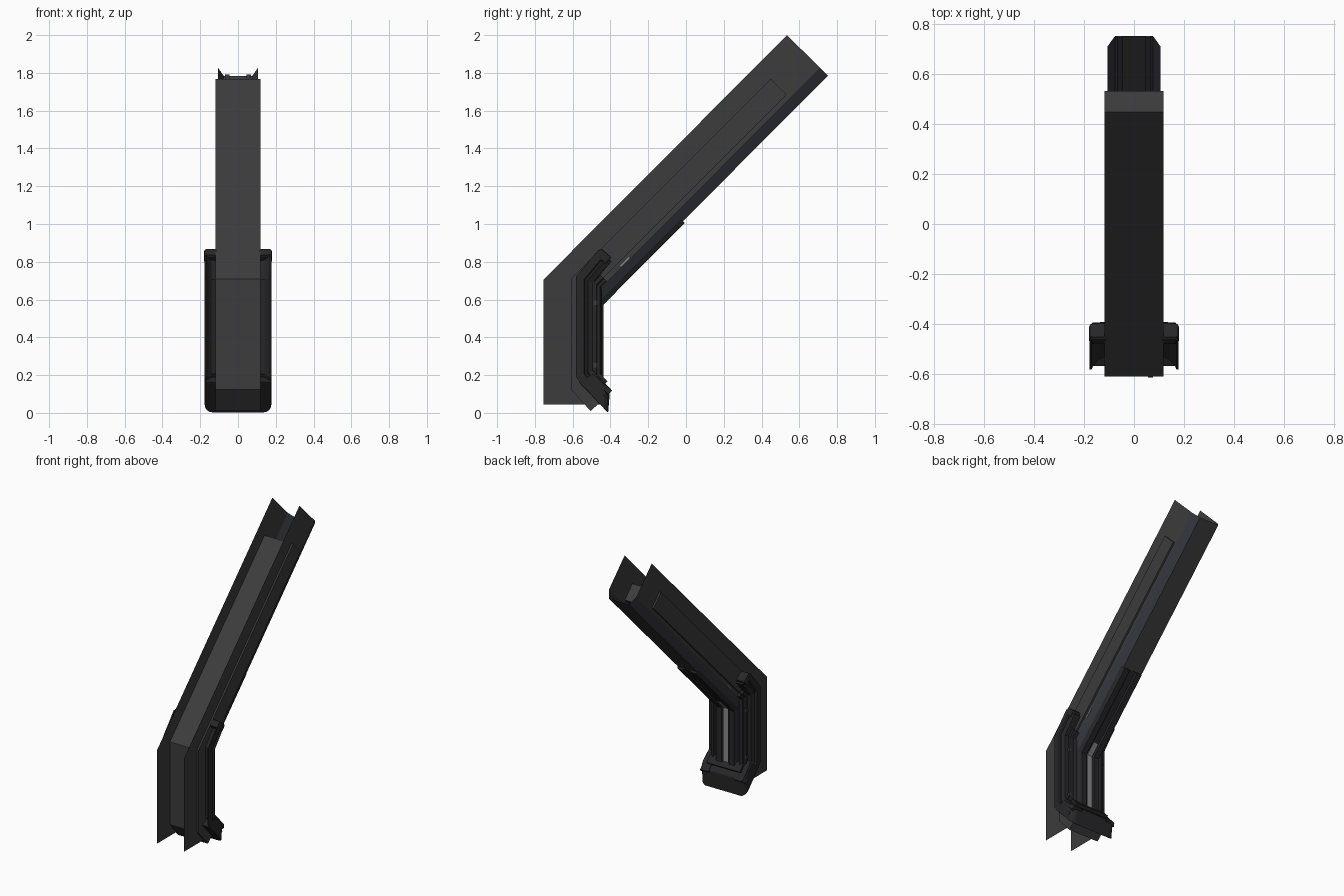
import bpy, bmesh
from mathutils import Vector

if "Cube" in bpy.data.objects:
    bpy.data.objects.remove(bpy.data.objects["Cube"])


def material(name, rgb):
    m = bpy.data.materials.new(name)
    m.diffuse_color = (*rgb, 1)
    m.use_nodes = True
    m.node_tree.nodes["Principled BSDF"].inputs["Base Color"].default_value = m.diffuse_color
    return m


DARK = material("dark_grey", (0.045, 0.045, 0.045))
BLACK = material("black_trim", (0.02, 0.02, 0.022))
VIOLET = material("violet_grey", (0.035, 0.035, 0.05))
LIGHT = material("light_grey", (0.25, 0.25, 0.26))


def finish(name, bm, mat, bevel=0, recalc=True):
    if recalc:
        bmesh.ops.recalc_face_normals(bm, faces=bm.faces)
    me = bpy.data.meshes.new(name)
    bm.to_mesh(me)
    bm.free()
    me.materials.append(mat)
    ob = bpy.data.objects.new(name, me)
    bpy.context.collection.objects.link(ob)
    if bevel:
        mod = ob.modifiers.new("bevel", 'BEVEL')
        mod.width, mod.segments = bevel, 2
    return ob


def sweep(name, profile, path, mat, closed=True, side=1, bevel=0):
    """Sweep an (x, depth) profile along a mitred (y, z) path; depth points to the back."""
    pts = [Vector(p) for p in path]
    dirs = [(b - a).normalized() for a, b in zip(pts, pts[1:])]
    norms = [Vector((d.y, -d.x)) for d in dirs]
    bm = bmesh.new()
    rings = []
    for i, p in enumerate(pts):
        a, b = norms[max(i - 1, 0)], norms[min(i, len(norms) - 1)]
        m = (a + b) / (1 + a.dot(b))
        rings.append([bm.verts.new((side * x, p.x + m.x * d, p.y + m.y * d)) for x, d in profile])
    n = len(profile)
    for r, s in zip(rings, rings[1:]):
        for j in range(n if closed else n - 1):
            k = (j + 1) % n
            bm.faces.new((r[j], r[k], s[k], s[j]))
    if closed:
        bm.faces.new(rings[0])
        bm.faces.new(rings[-1])
    return finish(name, bm, mat, bevel)


def slab(x0, x1, d0, d1):
    return [(x0, d0), (x1, d0), (x1, d1), (x0, d1)]


# Open channel: thin side plates, chamfered corners and back sheet
SPINE = [(-0.755, 0.045), (-0.755, 0.705), (0.535, 2.0)]
sweep("back_sheet", [(-0.076, 0.305), (0.076, 0.305)], SPINE, DARK, False)
for s, tag in ((1, "right"), (-1, "left")):
    sweep("side_plate_" + tag, [(0.106, 0), (0.106, 0.245)], SPINE, DARK, False, s)
    sweep("chamfer_" + tag, [(0.106, 0.245), (0.076, 0.305)], SPINE, VIOLET, False, s)
    sweep("inner_rib_" + tag, slab(0.045, 0.068, 0.295, 0.304), SPINE, VIOLET, True, s)

# Recessed web filling the channel, kicked back at the foot
WEB = [(-0.505, 0.01), (-0.61, 0.125), (-0.61, 0.71), (0.448, 1.768)]
sweep("web_beam", slab(-0.118, 0.118, 0, 0.119), WEB, DARK)
sweep("web_front_sliver", slab(0.055, 0.075, -0.003, 0.01),
      [(-0.61, 0.13), (-0.61, 0.70)], DARK)

# Back cover over the bend, with a bright central strip and edge rails
COVER = [(-0.755, 0.13), (-0.755, 0.705), (-0.231, 1.230)]
sweep("back_cover", [(-0.085, 0.29), (0.085, 0.29), (0.07, 0.318), (0.03, 0.318),
                     (0.022, 0.309), (-0.022, 0.309), (-0.03, 0.318), (-0.07, 0.318)],
      COVER, BLACK)
sweep("bright_strip", slab(-0.018, 0.018, 0.30, 0.312),
      [(-0.755, 0.16), (-0.755, 0.705), (-0.60, 0.86)], LIGHT)

# Side guards following the bend
GUARD = [(-0.465, 0.05), (-0.59, 0.185), (-0.59, 0.725), (-0.47, 0.868)]
LINER = [(-0.59, 0.15), (-0.59, 0.725), (-0.52, 0.795)]
for s, tag in ((1, "right"), (-1, "left")):
    sweep("guard_" + tag, [(0.1, 0.065), (0.14, 0.05), (0.165, 0.02), (0.170, 0.008),
                           (0.177, 0.008), (0.177, 0.05), (0.168, 0.056), (0.168, 0.066),
                           (0.177, 0.072), (0.165, 0.098), (0.1, 0.1)], GUARD, BLACK, True, s)
    sweep("guard_liner_" + tag, [(0.1, 0.09), (0.138, 0.095), (0.138, 0.115),
                                 (0.124, 0.12), (0.124, 0.135), (0.1, 0.142)],
          LINER, BLACK, True, s)
    sweep("guard_cap_" + tag, slab(0.1, 0.179, 0.012, 0.088),
          [(-0.492, 0.842), (-0.46, 0.880)], BLACK, True, s, 0.012)
    for i, z in enumerate((0.24, 0.57)):
        sweep(f"guard_clip_{tag}_{i}", slab(0.12, 0.143, 0.1, 0.118),
              [(-0.59, z), (-0.59, z + 0.025)], DARK, True, s)
    # Small slot marks on the side plate
    sweep("side_slot_" + tag, slab(0.1, 0.109, 0.235, 0.243),
          [(-0.516, 0.945), (-0.470, 0.991)], LIGHT, True, s)

# Foot joining both guards across the back, with rounded outer corners
bm = bmesh.new()
foot = [(-0.57, 0.165), (-0.412, 0.0), (-0.402, 0.125), (-0.49, 0.205)]
a, b = [[bm.verts.new((x, y, z)) for y, z in foot] for x in (-0.177, 0.177)]
bm.faces.new(a)
bm.faces.new(b)
for i in range(4):
    j = (i + 1) % 4
    bm.faces.new((a[i], a[j], b[j], b[i]))
bm.edges.ensure_lookup_table()
corners = [e for e in bm.edges if all(v.co.y > -0.45 for v in e.verts)
           and abs(e.verts[0].co.x - e.verts[1].co.x) < 0.01]
bmesh.ops.bevel(bm, geom=corners, offset=0.04, segments=4, profile=0.5, affect='EDGES')
finish("foot", bm, BLACK, 0.006)
sweep("foot_ridge", slab(-0.13, 0.13, 0.095, 0.115), [(-0.50, 0.088), (-0.545, 0.136)], BLACK)
